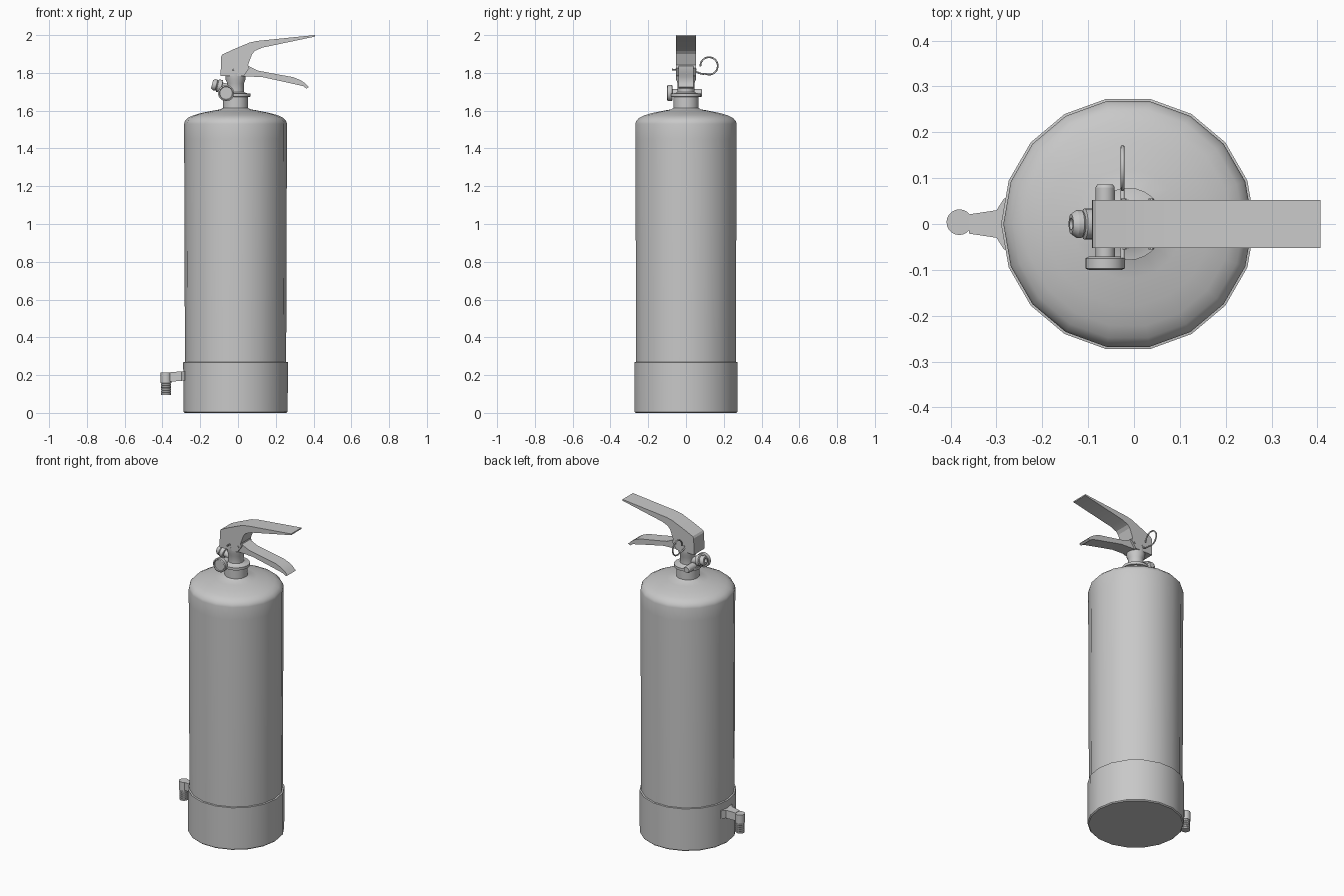
import bpy, bmesh, math
from mathutils import Matrix, Vector

if "Cube" in bpy.data.objects:
    bpy.data.objects.remove(bpy.data.objects["Cube"])

CX = -0.013  # axis of the cylinder body

grey = bpy.data.materials.new("plain_grey")
grey.diffuse_color = (0.58, 0.58, 0.58, 1)
grey.use_nodes = True
grey.node_tree.nodes["Principled BSDF"].inputs["Base Color"].default_value = grey.diffuse_color


def finish(name, bm, angle=32):
    bmesh.ops.remove_doubles(bm, verts=bm.verts, dist=1e-5)
    bmesh.ops.recalc_face_normals(bm, faces=bm.faces)
    me = bpy.data.meshes.new(name)
    bm.to_mesh(me)
    bm.free()
    ob = bpy.data.objects.new(name, me)
    bpy.context.collection.objects.link(ob)
    me.materials.append(grey)
    bpy.ops.object.select_all(action='DESELECT')
    ob.select_set(True)
    bpy.context.view_layer.objects.active = ob
    bpy.ops.object.shade_smooth_by_angle(angle=math.radians(angle))
    return ob


def lathe(name, profile, n, origin=(CX, 0, 0), axis=(0, 0, 1)):
    """Revolve (radius, height) points about an axis; end rings are capped."""
    bm = bmesh.new()
    mat = Matrix.Translation(origin)
    if axis != (0, 0, 1):
        mat = mat @ Vector((0, 0, 1)).rotation_difference(Vector(axis)).to_matrix().to_4x4()
    rings = []
    for r, h in profile:
        rings.append([bm.verts.new(mat @ Vector((r * math.cos(2 * math.pi * i / n),
                                                 r * math.sin(2 * math.pi * i / n), h)))
                      for i in range(n)])
    for a, b in zip(rings, rings[1:]):
        for i in range(n):
            j = (i + 1) % n
            bm.faces.new((a[i], a[j], b[j], b[i]))
    bm.faces.new(rings[0])
    bm.faces.new(rings[-1])
    return finish(name, bm)


def prism(name, outline, half_width):
    """Extrude an x-z outline symmetrically along y."""
    bm = bmesh.new()
    face = bm.faces.new([bm.verts.new((x, -half_width, z)) for x, z in outline])
    ext = bmesh.ops.extrude_face_region(bm, geom=[face])
    bmesh.ops.translate(bm, vec=(0, 2 * half_width, 0),
                        verts=[v for v in ext['geom'] if isinstance(v, bmesh.types.BMVert)])
    return finish(name, bm, 20)


def wire(name, points, radius):
    cu = bpy.data.curves.new(name, 'CURVE')
    cu.dimensions = '3D'
    cu.bevel_depth = radius
    cu.bevel_resolution = 2
    cu.use_fill_caps = True
    sp = cu.splines.new('POLY')
    sp.points.add(len(points) - 1)
    for p, co in zip(sp.points, points):
        p.co = (*co, 1)
    ob = bpy.data.objects.new(name, cu)
    cu.materials.append(grey)
    bpy.context.collection.objects.link(ob)


# Pressure vessel with rounded shoulder
lathe("tank", [(0.266, 0.02), (0.268, 0.3), (0.272, 1.45), (0.272, 1.53), (0.268, 1.545),
               (0.252, 1.562), (0.225, 1.575), (0.18, 1.588), (0.12, 1.6), (0.08, 1.607),
               (0.066, 1.615), (0.066, 1.64)], 18)

# Base cup
lathe("base_cup", [(0.27, 0.0), (0.276, 0.006), (0.277, 0.268), (0.266, 0.27)], 18)

# Neck, collar and valve stem
lathe("neck", [(0.066, 1.61), (0.066, 1.672), (0.079, 1.674), (0.079, 1.69),
               (0.055, 1.693), (0.044, 1.7), (0.044, 1.745), (0.053, 1.765), (0.053, 1.8)], 28)

# Carrying handle
prism("top_handle", [(-0.092, 1.783), (-0.09, 1.885), (-0.083, 1.897), (-0.03, 1.922),
                     (0.06, 1.96), (0.1, 1.969), (0.407, 2.0), (0.407, 1.992),
                     (0.13, 1.934), (0.09, 1.917), (0.075, 1.9), (0.053, 1.842),
                     (0.06, 1.825), (0.03, 1.783)], 0.052)

# Squeeze lever
prism("squeeze_lever", [(-0.06, 1.785), (-0.05, 1.83), (0.053, 1.837), (0.105, 1.812),
                        (0.21, 1.792), (0.29, 1.778), (0.33, 1.762), (0.355, 1.745),
                        (0.375, 1.725), (0.362, 1.717), (0.345, 1.73), (0.31, 1.738),
                        (0.22, 1.758), (0.127, 1.778)], 0.041)

# Pressure gauge and its cross tube
lathe("gauge_tube", [(0.021, -0.08), (0.021, 0.08), (0.017, 0.086)], 20,
      (-0.063, 0, 1.693), (0, 1, 0))
lathe("gauge_head", [(0.033, -0.094), (0.036, -0.1), (0.043, -0.097), (0.043, -0.075),
                     (0.036, -0.071)], 24, (-0.063, 0, 1.693), (0, 1, 0))

# Side outlet, tilted slightly upward
lathe("outlet", [(0.022, 0.0), (0.022, 0.072), (0.034, 0.074), (0.034, 0.096), (0.027, 0.099),
                 (0.03, 0.103), (0.03, 0.114), (0.022, 0.126), (0.013, 0.126), (0.013, 0.105)],
      20, (-0.015, 0, 1.71), (-0.97, 0, 0.24))

# Handle rivets
for i, x in enumerate((-0.022, 0.038)):
    lathe(f"rivet_{i + 1}", [(0.006, -0.056), (0.006, 0.056)], 10, (x, 0, 1.818), (0, 1, 0))

# Safety pin with pull ring
PX = -0.025
loop = [(PX, 0.122 + 0.046 * math.cos(t), 1.837 + 0.046 * math.sin(t))
        for t in [math.radians(-115 + i * 12) for i in range(26)]]
wire("safety_pin", [(PX, -0.075, 1.818), (PX, 0.05, 1.808), (PX, 0.075, 1.797),
                    (PX, 0.09, 1.794)] + loop, 0.0045)

# Hose clip: flared arm leaving the base cup
bm = bmesh.new()
plan = [(-0.27, 0.06), (-0.284, 0.055), (-0.3, 0.03), (-0.36, 0.021)]
outline = plan + [(x, -y) for x, y in reversed(plan)]
low = [bm.verts.new((x, y, 0.165 - 0.08 * (x + 0.36) * -1)) for x, y in outline]
high = [bm.verts.new((v.co.x, v.co.y, v.co.z + 0.05)) for v in low]
bm.faces.new(low)
bm.faces.new(high)
for i in range(8):
    j = (i + 1) % 8
    bm.faces.new((low[i], low[j], high[j], high[i]))
finish("clip_arm", bm)

# Clip loop, open through the middle
NX = -0.381
lathe("clip_loop", [(0.024, 0.157), (0.028, 0.157), (0.028, 0.213), (0.024, 0.213)], 20,
      (NX, 0.004, 0))

# Ribbed nozzle held by the clip
ribs = [(0.020, 0.094)]
for i in range(8):
    z = 0.096 + i * 0.0125
    ribs += [(0.026, z), (0.026, z + 0.008), (0.0235, z + 0.010)]
lathe("nozzle", ribs + [(0.0235, 0.21)], 20, (NX, 0.004, 0))
